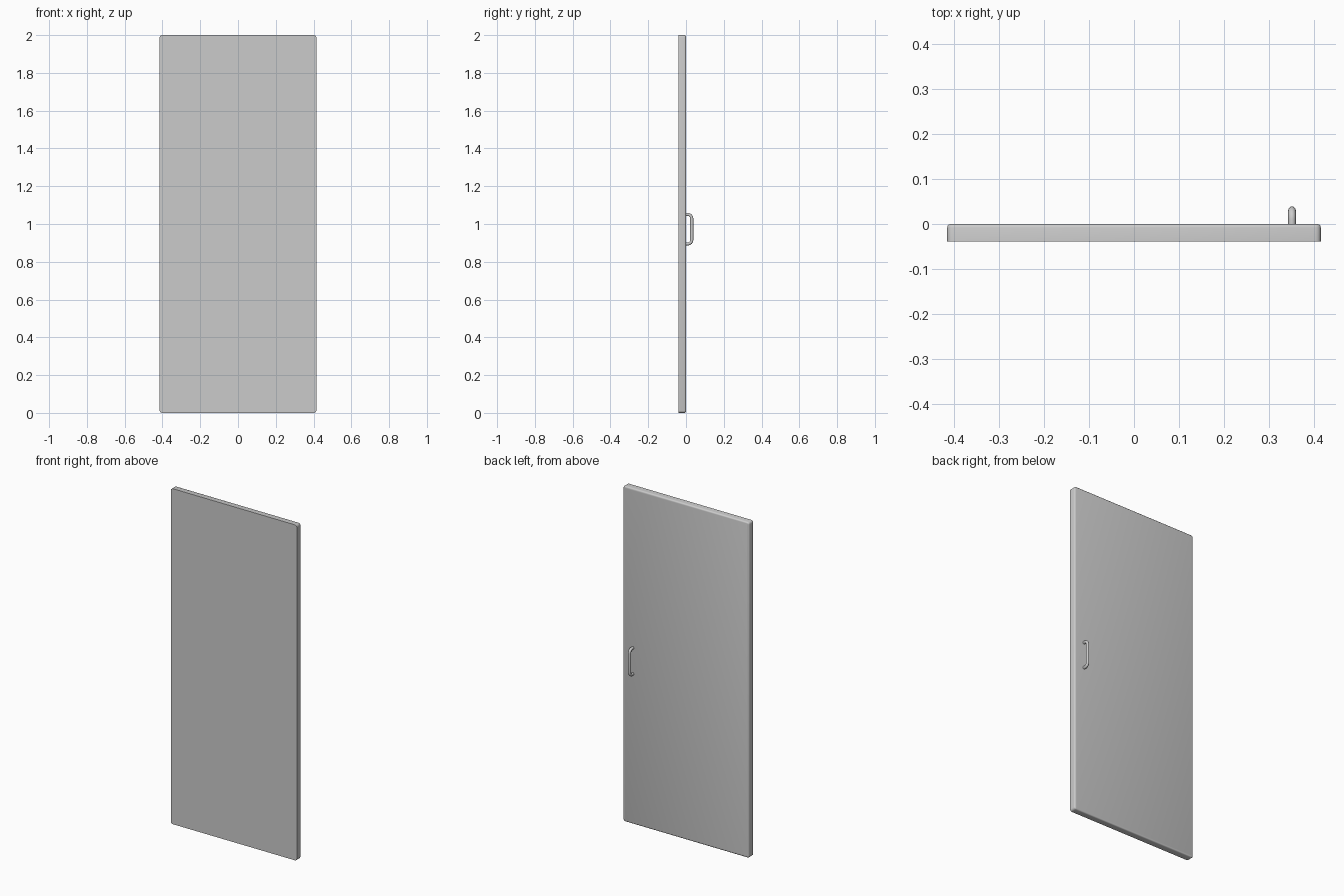
import bpy, bmesh, math
from mathutils import Matrix

if "Cube" in bpy.data.objects:
    bpy.data.objects.remove(bpy.data.objects["Cube"])

W, H = 0.83, 2.0
FRONT, BACK = -0.039, 0.0


def smooth(obj, angle):
    bpy.ops.object.select_all(action='DESELECT')
    obj.select_set(True)
    bpy.context.view_layer.objects.active = obj
    bpy.ops.object.shade_smooth_by_angle(angle=math.radians(angle))


# Door panel: slab with rounded corners and a rounded handle-side rim
bm = bmesh.new()
bmesh.ops.create_cube(bm, size=1, matrix=Matrix.Translation((0, (FRONT + BACK) / 2, H / 2))
                      @ Matrix.Diagonal((W, BACK - FRONT, H, 1)))
corners = [e for e in bm.edges if abs(e.verts[0].co.y - e.verts[1].co.y) > 0.01]
bmesh.ops.bevel(bm, geom=corners, offset=0.012, segments=3, profile=0.5, affect='EDGES')
rim = [e for e in bm.edges if all(abs(v.co.y - BACK) < 1e-4 for v in e.verts)]
bmesh.ops.bevel(bm, geom=rim, offset=0.008, segments=3, profile=0.5, affect='EDGES')
bmesh.ops.recalc_face_normals(bm, faces=bm.faces)
mesh = bpy.data.meshes.new("door_panel")
bm.to_mesh(mesh)
bm.free()
door = bpy.data.objects.new("door_panel", mesh)
bpy.context.collection.objects.link(door)
smooth(door, 40)

# Pull handle: round bar swept along a bracket-shaped path with rounded bends
R, REACH, X, Z0, Z1, BEND = 0.0085, 0.0305, 0.351, 0.895, 1.05, 0.02
path = [(-0.004, Z0)]
for cz, start in ((Z0 + BEND, -90), (Z1 - BEND, 0)):
    for i in range(7):
        a = math.radians(start + 15 * i)
        path.append((REACH - BEND + BEND * math.cos(a), cz + BEND * math.sin(a)))
path.append((-0.004, Z1))

curve = bpy.data.curves.new("pull_handle", 'CURVE')
curve.dimensions = '3D'
curve.bevel_depth = R
curve.bevel_resolution = 3
curve.use_fill_caps = True
spline = curve.splines.new('POLY')
spline.points.add(len(path) - 1)
for p, (y, z) in zip(spline.points, path):
    p.co = (X, y, z, 1)
handle = bpy.data.objects.new("pull_handle", curve)
bpy.context.collection.objects.link(handle)
bpy.ops.object.select_all(action='DESELECT')
handle.select_set(True)
bpy.context.view_layer.objects.active = handle
bpy.ops.object.convert(target='MESH')
smooth(bpy.context.view_layer.objects.active, 50)
